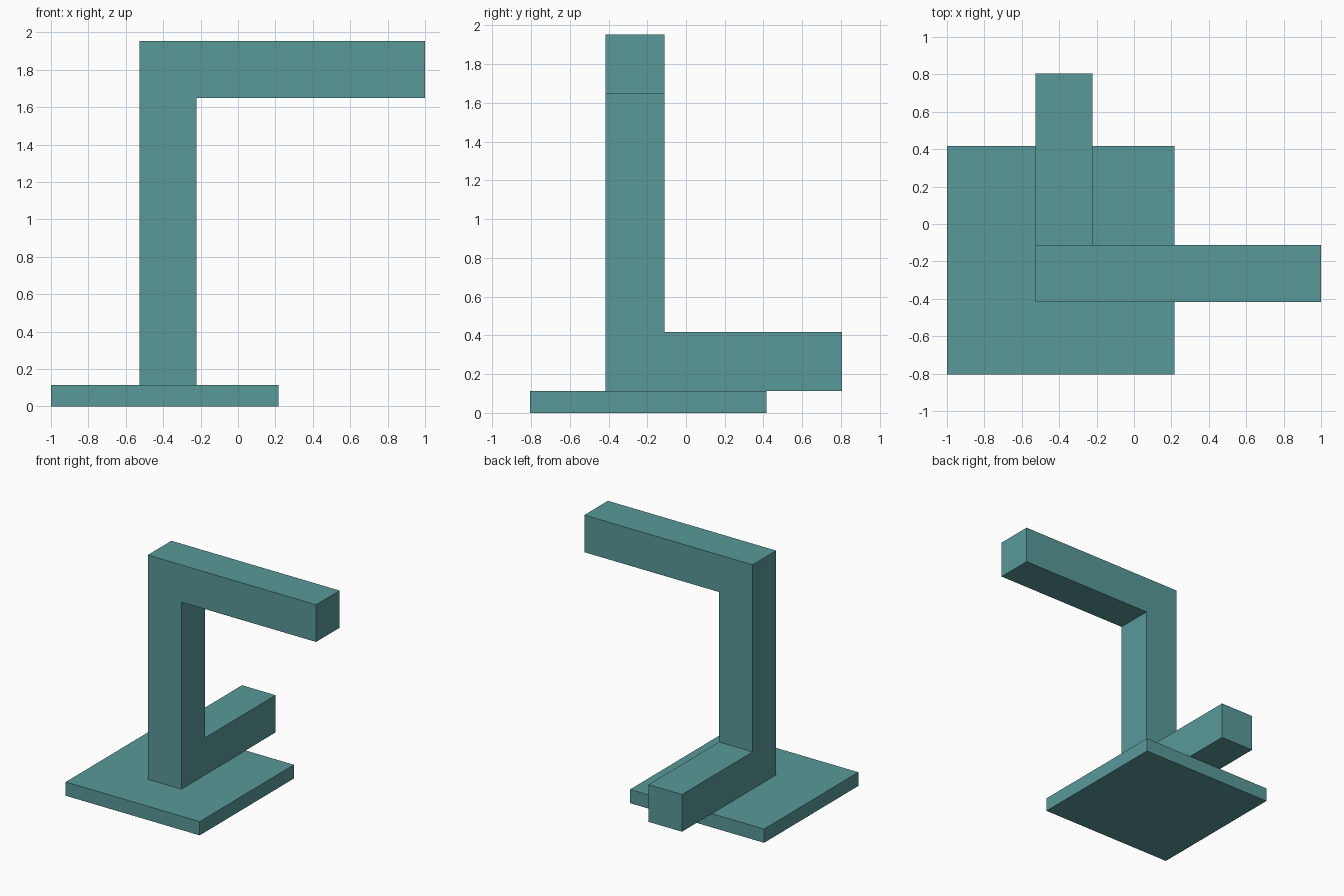
import bpy

if "Cube" in bpy.data.objects:
    bpy.data.objects.remove(bpy.data.objects["Cube"])

teal = bpy.data.materials.new("teal")
teal.diffuse_color = (0.1, 0.32, 0.32, 1)
teal.use_nodes = True
teal.node_tree.nodes["Principled BSDF"].inputs["Base Color"].default_value = teal.diffuse_color


def box(name, x, y, z):
    """Box from (min, max) ranges on each axis."""
    ranges = (x, y, z)
    centre = [(a + b) / 2 for a, b in ranges]
    bpy.ops.mesh.primitive_cube_add(size=1, location=centre)
    obj = bpy.context.object
    obj.name = name
    obj.scale = [b - a for a, b in ranges]
    bpy.ops.object.transform_apply(location=False, rotation=False, scale=True)
    obj.data.materials.append(teal)
    return obj


BASE_TOP = 0.113
BAR = 0.305               # square bar thickness
BAR_X = (-0.527, -0.222)
BAR_Y = (-0.416, -0.111)
TOP = 1.953

# Square base plate
box("base_plate", (-1.0, 0.216), (-0.805, 0.416), (0, BASE_TOP))

# Upright post
box("post", BAR_X, BAR_Y, (BASE_TOP, TOP - BAR))

# Upper arm reaching to the right
box("upper_arm", (BAR_X[0], 1.0), BAR_Y, (TOP - BAR, TOP))

# Lower arm reaching to the back
box("lower_arm", BAR_X, (BAR_Y[1], 0.805), (BASE_TOP, BASE_TOP + BAR))
